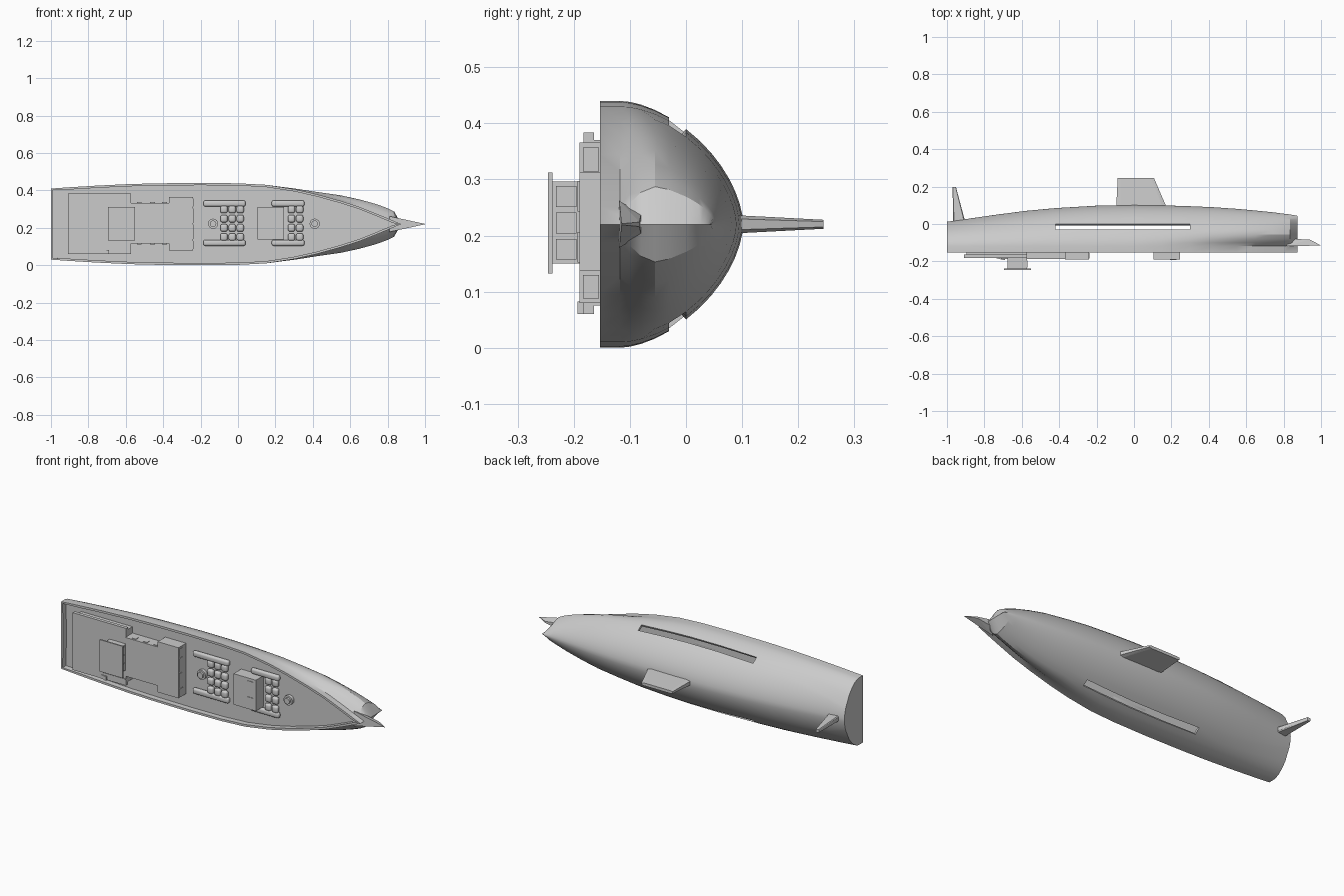
import bpy, bmesh, math

if "Cube" in bpy.data.objects:
    bpy.data.objects.remove(bpy.data.objects["Cube"])

CZ = 0.22        # centre line height (the boat lies on its side)
DECK = -0.122    # deck plane in y


def mesh_object(name, verts, faces):
    me = bpy.data.meshes.new(name)
    me.from_pydata(verts, [], faces)
    ob = bpy.data.objects.new(name, me)
    bpy.context.collection.objects.link(ob)
    return ob


def activate(ob):
    bpy.ops.object.select_all(action='DESELECT')
    ob.select_set(True)
    bpy.context.view_layer.objects.active = ob


def smooth(ob, angle=30):
    activate(ob)
    for m in list(ob.modifiers):
        bpy.ops.object.modifier_apply(modifier=m.name)
    bpy.ops.object.shade_smooth_by_angle(angle=math.radians(angle))


def box(name, x0, x1, y0, y1, z0, z1, bevel=0):
    v = [(x, y, z) for x in (x0, x1) for y in (y0, y1) for z in (z0, z1)]
    f = [(0, 1, 3, 2), (4, 6, 7, 5), (0, 4, 5, 1), (2, 3, 7, 6), (0, 2, 6, 4), (1, 5, 7, 3)]
    ob = mesh_object(name, v, f)
    if bevel:
        m = ob.modifiers.new("bevel", 'BEVEL')
        m.width, m.segments = bevel, 3
        smooth(ob, 40)
    return ob


def hull_of(name, pts):
    ob = mesh_object(name, pts, [])
    bm = bmesh.new()
    bm.from_mesh(ob.data)
    bmesh.ops.convex_hull(bm, input=bm.verts)
    bmesh.ops.dissolve_limit(bm, angle_limit=0.02, verts=bm.verts, edges=bm.edges)
    bm.to_mesh(ob.data)
    bm.free()
    return ob


# Hull stations: x, deck half width, full half width, keel depth
stations = [
    (-1.0, .190, .190, .012), (-.9, .197, .197, .026), (-.75, .206, .206, .048),
    (-.58, .214, .214, .070), (-.42, .218, .218, .085), (-.2, .220, .220, .098),
    (0, .218, .218, .102), (.15, .210, .212, .100), (.3, .187, .204, .095),
    (.42, .160, .190, .090), (.55, .124, .173, .081), (.65, .092, .150, .072),
    (.74, .056, .123, .063), (.80, .031, .098, .055), (.835, .016, .078, .051),
    (.873, 0, 0, .044)]


def section(D, F, K):
    ys = [-.153, -.118, -.10, -.08, -.055, -.03, 0]
    ys += [K * (1 - (1 - k / 8) ** 2) for k in range(1, 9)]
    out = []
    for y in ys:
        t = min(1, max(0, (y + .118) / (K + .118)))
        blend = math.sin(min(1, t / .45) * math.pi / 2)
        out.append((y, (D + (F - D) * blend) * max(0, 1 - t ** 1.7) ** (1 / 1.7)))
    return out


# Hull shell with a long window slot on each side
verts, faces = [], []
for x, D, F, K in stations:
    verts += [(x, y, h) for y, h in section(D, F, K)]
n = len(verts) // len(stations)
for i in range(len(stations) - 1):
    for j in range(n - 1):
        if not (4 <= i < 8 and j == 5):
            a = i * n + j
            faces.append((a, a + n, a + n + 1, a + 1))
verts.append((-1, -.153, 0))
faces.append((len(verts) - 1, *range(n)))
hull = mesh_object("hull", verts, faces)
hull.location.z = CZ
m = hull.modifiers.new("mirror", 'MIRROR')
m.use_axis = (False, False, True)
m = hull.modifiers.new("shell", 'SOLIDIFY')
m.thickness = .012
smooth(hull)

# Deck
edge = [(x, max(0, D - .006)) for x, D, F, K in stations]
edge[0] = (-.994, edge[0][1])
pts = [(x, DECK, CZ + h) for x, h in edge] + [(x, DECK, CZ - h) for x, h in edge[-2::-1]]
mesh_object("deck", pts, [tuple(range(len(pts)))])

# Bowsprit
hull_of("bowsprit", [p for s in (-1, 1) for p in (
    (.81, -.119, CZ + s * .042), (.85, -.08, CZ + s * .018),
    (.94, -.083, CZ + s * .004), (1, -.115, CZ + s * .001))])


# Keel fin and rudder: tapered blades
def blade(name, root, tip, y0, y1, t0, t1):
    pts = []
    for (xa, xb), y, t in ((root, y0, t0), (tip, y1, t1)):
        w = (xb - xa) * .08
        for s in (-1, 1):
            pts += [(xa, y, CZ + s * t * .7), (xa + w, y, CZ + s * t),
                    (xb - w, y, CZ + s * t), (xb, y, CZ + s * t * .6)]
    hull_of(name, pts)


blade("keel_fin", (-.095, .173), (-.087, .107), .092, .245, .016, .008)
blade("rudder", (-.967, -.902), (-.97, -.952), .01, .198, .016, .009)

# Cabins
box("aft_house", -.895, -.575, -.166, DECK, .075, .37)
box("aft_roof", -.908, -.573, -.183, -.164, .06, .384)
box("middle_cabin", -.575, -.37, -.187, DECK, .115, .334)
box("forward_cabin", -.37, -.24, -.19, DECK, .08, .366)
box("bridge", -.675, -.572, -.24, -.18, .15, .296)
box("bridge_roof", -.695, -.55, -.246, -.238, .132, .312)
box("deck_house", .105, .245, -.19, DECK, .137, .312)

# Windows
for k in range(3):
    z = .157 + k * .047
    box("bridge_window", -.574, -.569, -.232, -.195, z, z + .037)
for z0, z1 in ((.088, .13), (.14, .217), (.227, .304), (.314, .357)):
    box("forward_window", -.242, -.237, -.184, -.155, z0, z1)
for x in (-.54, -.47, -.405):
    for z in (.115, .334):
        box("side_window", x, x + .025, -.178, -.155, z - .003, z + .003)
for z in (.152, .243):
    box("roof_hatch", .192, .228, -.193, -.188, z, z + .054)

# Stairs beside the aft cabin
for k in range(4):
    box("stair", -.735 + k * .011, -.724 + k * .011, -.184 - .003 * k, -.18, .06, .082)
box("stair_rail", -.71, -.573, -.188, -.18, .092, .098)


# Seating
def seat_group(cols, x0, x1):
    for x in cols:
        for z in (.151, .200, .249, .298):
            box("seat", x - .019, x + .019, -.148, DECK, z - .02, z + .02, .011)
    for z in (.12, .33):
        box("bench", x0, x1, -.146, DECK, z - .016, z + .016, .010)


seat_group((-.075, -.031, .012), -.185, .04)
seat_group((.286, .330), .18, .355)

# Round capstans
for x in (-.133, .41):
    for r, h in ((.027, .018), (.017, .028)):
        bpy.ops.mesh.primitive_cylinder_add(
            vertices=24, radius=r, depth=h, location=(x, DECK - h / 2, .222),
            rotation=(math.pi / 2, 0, 0))
        bpy.context.object.name = "capstan"
        smooth(bpy.context.object)
